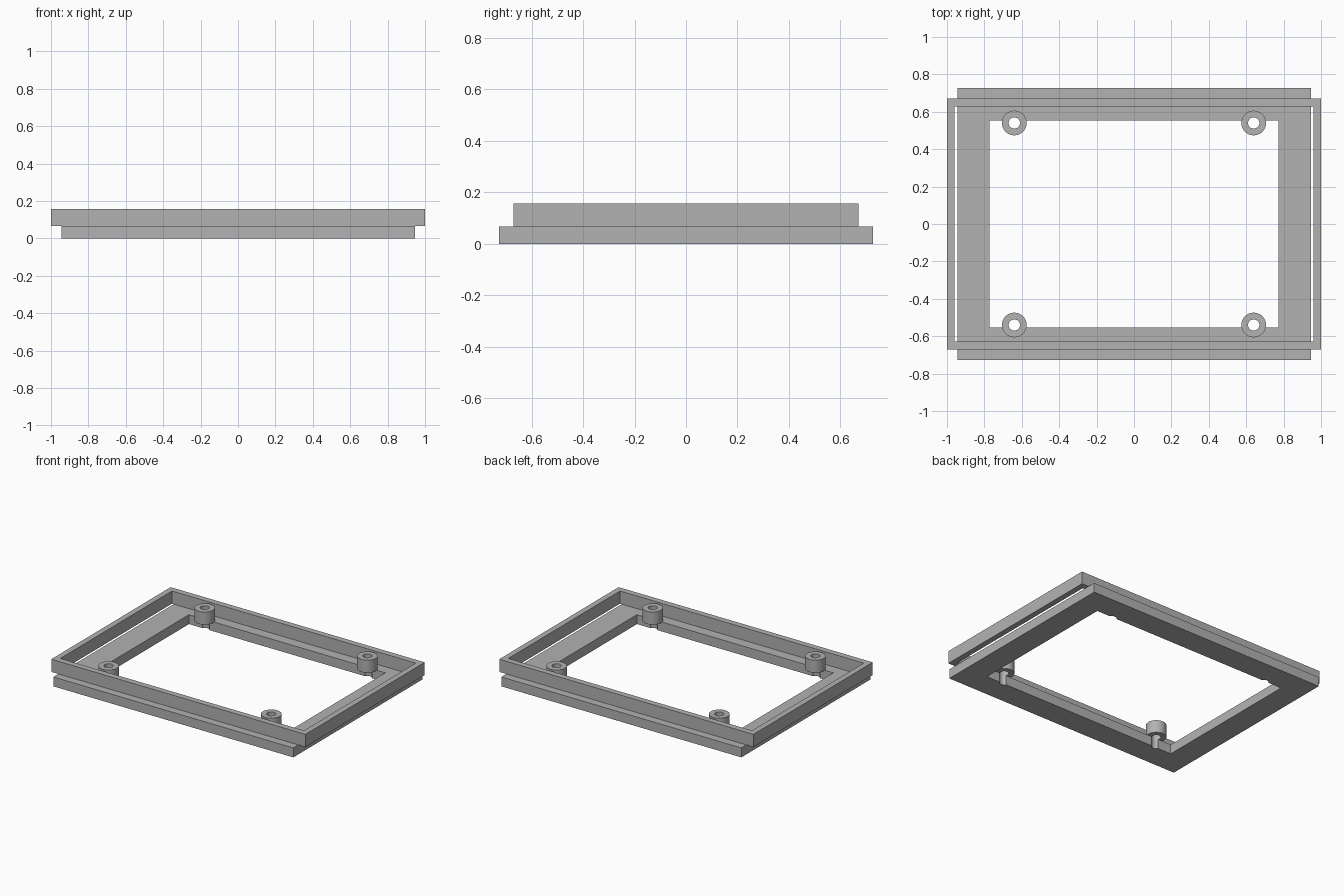
import bpy, bmesh
from math import radians

if "Cube" in bpy.data.objects:
    bpy.data.objects.remove(bpy.data.objects["Cube"], do_unlink=True)

BASE_TOP, RIM_TOP = 0.067, 0.157
BOSS_X, BOSS_Y, BOSS_R, HOLE_R = 0.64, 0.54, 0.066, 0.03

grey = bpy.data.materials.new("plain grey")
grey.use_nodes = True
colour = (0.447, 0.447, 0.447, 1)
grey.diffuse_color = colour
grey.node_tree.nodes["Principled BSDF"].inputs["Base Color"].default_value = colour


def box(name, half_x, half_y, z0, z1):
    bpy.ops.mesh.primitive_cube_add(size=2, location=(0, 0, (z0 + z1) / 2))
    ob = bpy.context.object
    ob.name = name
    ob.scale = (half_x, half_y, (z1 - z0) / 2)
    bpy.ops.object.transform_apply(location=True, rotation=False, scale=True)
    return ob


def cylinder(name, x, y, radius, z0, z1):
    bpy.ops.mesh.primitive_cylinder_add(vertices=48, radius=radius, depth=z1 - z0,
                                        location=(x, y, (z0 + z1) / 2))
    ob = bpy.context.object
    ob.name = name
    return ob


def cut(ob, cutter):
    """Subtract the cutter from the part and discard the cutter."""
    cutter.hide_render = True
    mod = ob.modifiers.new("cut", 'BOOLEAN')
    mod.operation = 'DIFFERENCE'
    mod.solver = 'EXACT'
    mod.object = cutter
    bpy.context.view_layer.objects.active = ob
    bpy.ops.object.modifier_apply(modifier=mod.name)
    bpy.data.objects.remove(cutter, do_unlink=True)


def finish(ob):
    ob.data.materials.clear()
    ob.data.materials.append(grey)
    bpy.ops.object.select_all(action='DESELECT')
    ob.select_set(True)
    bpy.context.view_layer.objects.active = ob
    bpy.ops.object.shade_smooth_by_angle(angle=radians(30))


# Wide flat base frame with a large opening
base = box("base_frame", 0.945, 0.727, 0, BASE_TOP)
cut(base, box("opening_cutter", 0.773, 0.553, -0.1, 0.3))

# Thin upright rim, longer in x and shorter in y than the base
rim = box("upper_rim", 1, 0.671, BASE_TOP, RIM_TOP)
cut(rim, box("rim_cutter", 0.959, 0.628, -0.1, 0.3))

# Four screw bosses whose holes also groove the base opening
for side, sx in (("right", -1), ("left", 1)):
    for end, sy in (("front", -1), ("back", 1)):
        x, y = sx * BOSS_X, sy * BOSS_Y
        boss = cylinder(f"{end}_{side}_screw_boss", x, y, BOSS_R, BASE_TOP, RIM_TOP)
        cut(boss, cylinder("hole_cutter", x, y, HOLE_R, -0.1, 0.3))
        cut(base, cylinder("groove_cutter", x, y, HOLE_R, -0.1, 0.3))
        finish(boss)

finish(base)
finish(rim)
